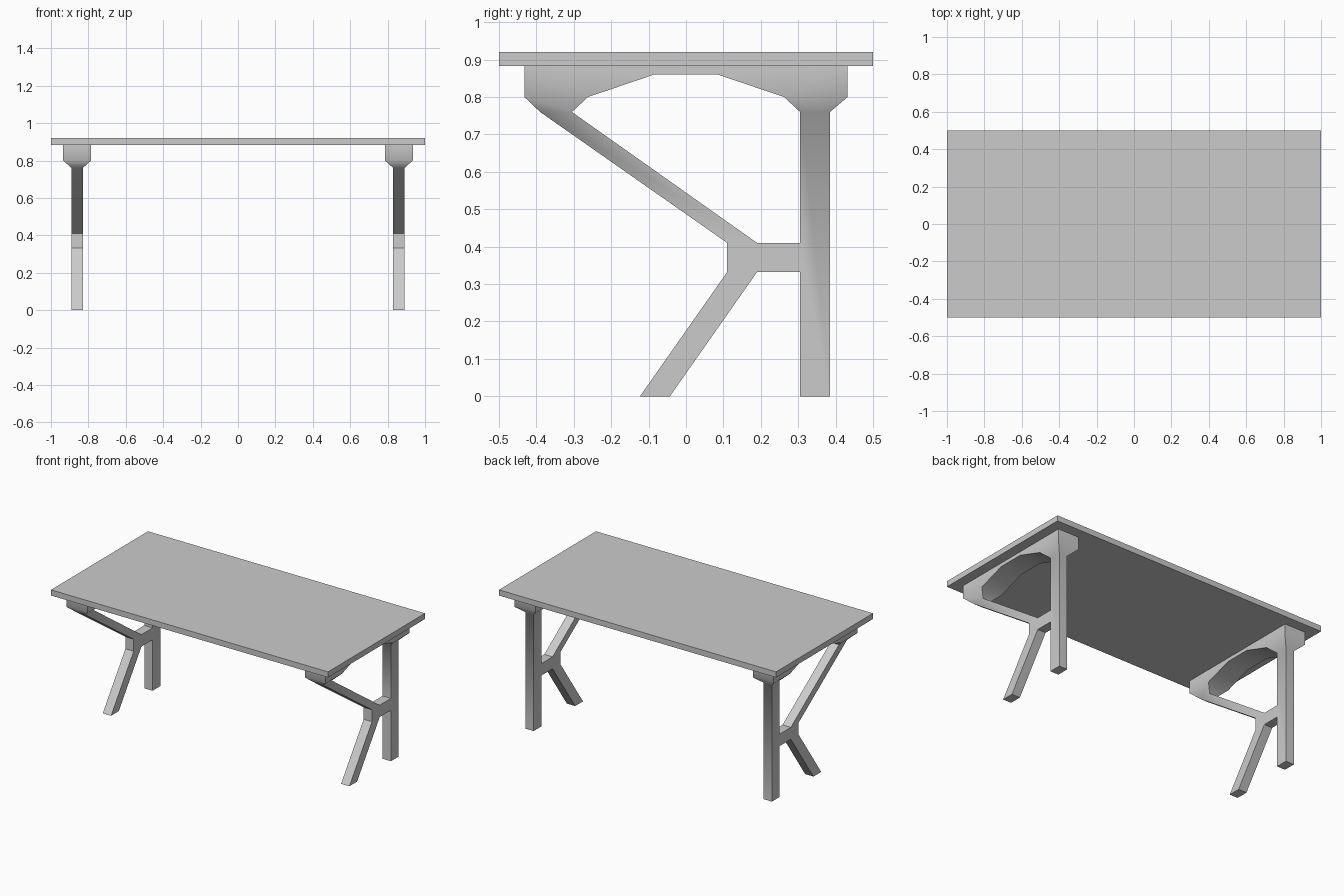
import bpy, bmesh, math

if "Cube" in bpy.data.objects:
    bpy.data.objects.remove(bpy.data.objects["Cube"])

TOP_Z, UNDER_Z = 0.92, 0.883
FRAME_X = 0.86


def finish(bm, name):
    bmesh.ops.recalc_face_normals(bm, faces=bm.faces)
    mesh = bpy.data.meshes.new(name)
    bm.to_mesh(mesh)
    bm.free()
    obj = bpy.data.objects.new(name, mesh)
    bpy.context.collection.objects.link(obj)
    return obj


# table top
bm = bmesh.new()
bmesh.ops.create_cube(bm, size=1)
for v in bm.verts:
    v.co = (v.co.x * 2, v.co.y, (TOP_Z + UNDER_Z) / 2 + v.co.z * (TOP_Z - UNDER_Z))
finish(bm, "table_top")

# side profile of a leg frame as (y, z) points
P = [(-.432, UNDER_Z), (-.432, .80), (-.39, .76), (.11, .41), (.11, .332),
     (-.123, 0), (-.043, 0), (.19, .332), (.305, .332), (.305, 0), (.385, 0),
     (.385, .76), (.432, .80), (.432, UNDER_Z), (.305, .76), (.262, .80),
     (.085, .86), (-.085, .86), (-.262, .80), (-.305, .76), (.19, .41), (.305, .41)]
CELLS = [
    [0, 1, 18, 17, 16, 15, 12, 13],           # arched apron
    [1, 2, 19, 18], [15, 14, 11, 12],         # tapered shoulders
    [2, 3, 20, 19],                           # diagonal brace
    [3, 4, 7, 8, 21, 20],                     # short bridge
    [4, 5, 6, 7],                             # slanted front foot
    [8, 9, 10, 11, 14, 21],                   # straight back post
]

# leg frames: wide apron tapering to slim legs, mirrored to both ends
bm = bmesh.new()


def side(sign):
    return [bm.verts.new((FRAME_X + sign * (.075 if z > .78 else .03), y, z)) for y, z in P]


inner, outer = side(-1), side(1)
uses = {}
for cell in CELLS:
    bm.faces.new([outer[i] for i in cell])
    bm.faces.new([inner[i] for i in reversed(cell)])
    for a, b in zip(cell, cell[1:] + cell[:1]):
        uses.setdefault(frozenset((a, b)), []).append((a, b))
for pairs in uses.values():
    if len(pairs) == 1:
        a, b = pairs[0]
        bm.faces.new([outer[b], outer[a], inner[a], inner[b]])

# soft shading at the shoulders and arch, crisp edges elsewhere
bmesh.ops.recalc_face_normals(bm, faces=bm.faces)
for f in bm.faces:
    f.smooth = True
for e in bm.edges:
    low = (e.verts[0].co.z + e.verts[1].co.z) / 2 < .5
    e.smooth = not low and e.calc_face_angle(0) < math.radians(52)
frame = finish(bm, "leg_frames")
frame.modifiers.new("mirror", 'MIRROR').use_axis = (True, False, False)
